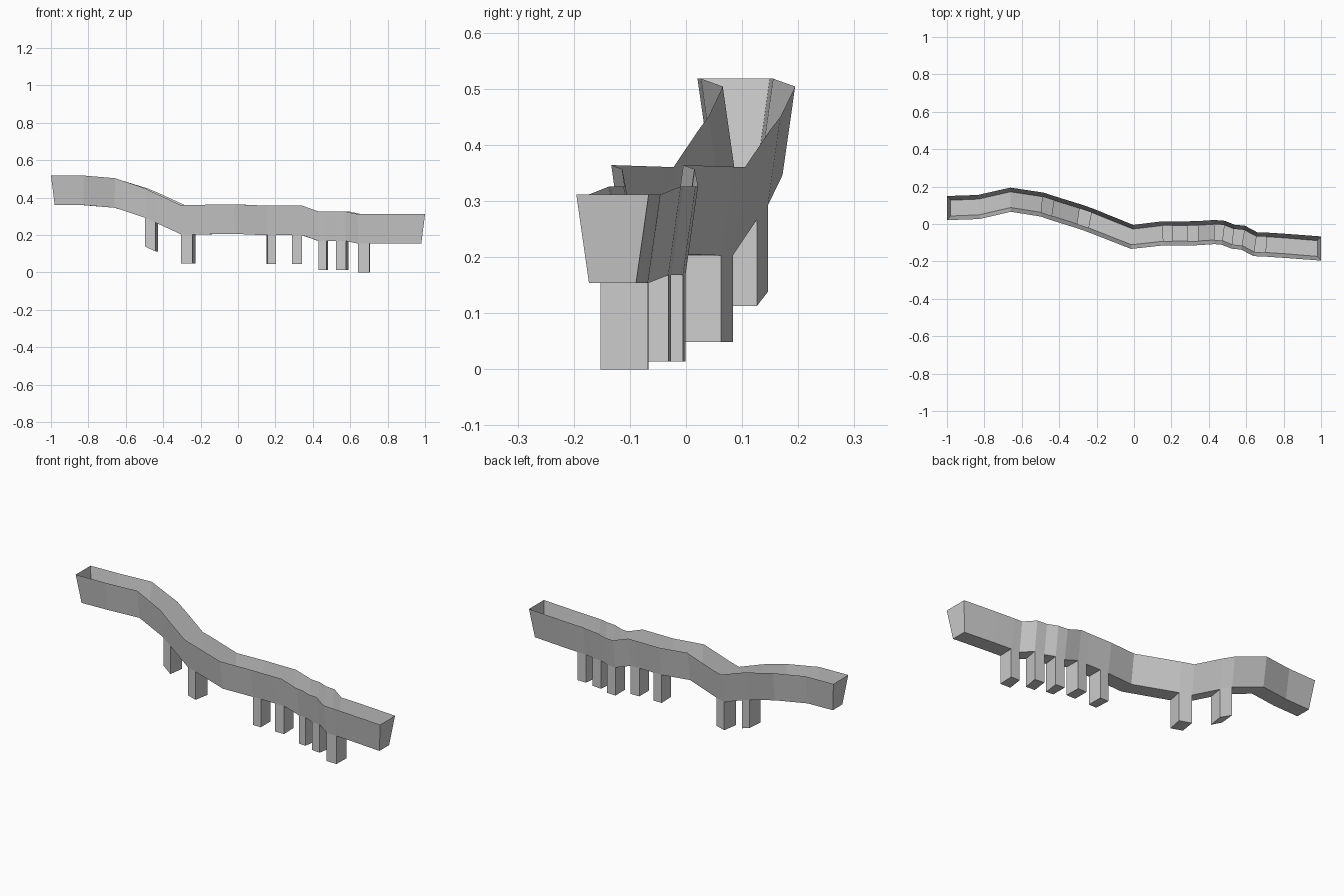
import bpy, bmesh, math

if "Cube" in bpy.data.objects:
    bpy.data.objects.remove(bpy.data.objects["Cube"])

# Path of the channel floor: x, y, z, True where a support hangs below the following bay
PATH = [
    (-0.98, 0.085, 0.360, 0), (-0.83, 0.091, 0.360, 0), (-0.66, 0.130, 0.346, 0),
    (-0.492, 0.104, 0.292, 1), (-0.435, 0.085, 0.267, 0),
    (-0.297, 0.042, 0.203, 1), (-0.236, 0.021, 0.203, 0), (-0.01, -0.069, 0.206, 0),
    (0.155, -0.050, 0.199, 1), (0.203, -0.050, 0.199, 0),
    (0.289, -0.050, 0.199, 1), (0.342, -0.049, 0.199, 0),
    (0.430, -0.043, 0.168, 1), (0.477, -0.047, 0.168, 0),
    (0.530, -0.068, 0.168, 1), (0.583, -0.073, 0.168, 0),
    (0.649, -0.108, 0.154, 1), (0.705, -0.110, 0.154, 0),
    (0.81, -0.117, 0.154, 0), (0.98, -0.131, 0.154, 0),
]
FLOOR_HALF, RIM_HALF = 0.042, 0.0645
RIM_HEIGHT, SUPPORT_DROP = 0.158, 0.154
LAST = len(PATH) - 1


def section(i):
    """Four corners of the open section: front rim, front floor, back floor, back rim."""
    x, y, z, _ = PATH[i]
    a, b = PATH[max(i - 1, 0)], PATH[min(i + 1, LAST)]
    turn = 0.5 * math.atan2(b[1] - a[1], b[0] - a[0])
    if i in (0, LAST):
        turn = 0
    flare = -0.02 if i == 0 else 0.02 if i == LAST else 0
    nx, ny = -math.sin(turn), math.cos(turn)
    corners = []
    for half, up, lean in ((-RIM_HALF, RIM_HEIGHT, flare), (-FLOOR_HALF, 0, 0),
                           (FLOOR_HALF, 0, 0), (RIM_HALF, RIM_HEIGHT, flare)):
        corners.append((x + nx * half + lean, y + ny * half, z + up))
    return corners


def finish(bm, name):
    mesh = bpy.data.meshes.new(name)
    bm.to_mesh(mesh)
    bm.free()
    bpy.context.collection.objects.link(bpy.data.objects.new(name, mesh))


# Open channel: walls, floor between the hollow supports, and flared end walls
bm = bmesh.new()
rings = [[bm.verts.new(p) for p in section(i)] for i in range(LAST + 1)]
for i in range(LAST):
    for k in range(3):
        if k == 1 and PATH[i][3]:
            continue
        bm.faces.new((rings[i][k], rings[i][k + 1], rings[i + 1][k + 1], rings[i + 1][k]))
bm.faces.new(rings[0][::-1])
bm.faces.new(rings[LAST])
finish(bm, "channel")

# Supports: floor bays carried straight down, open into the channel
count = 0
for i in range(LAST):
    if not PATH[i][3]:
        continue
    count += 1
    a, b = section(i), section(i + 1)
    quad = (a[1], b[1], b[2], a[2])
    bm = bmesh.new()
    top = [bm.verts.new(p) for p in quad]
    foot = [bm.verts.new((p[0], p[1], p[2] - SUPPORT_DROP)) for p in quad]
    for k in range(4):
        n = (k + 1) % 4
        bm.faces.new((top[k], foot[k], foot[n], top[n]))
    bm.faces.new(foot[::-1])
    finish(bm, f"support_{count}")

# Outward facing check
for ob in bpy.context.collection.objects:
    bm = bmesh.new()
    bm.from_mesh(ob.data)
    bmesh.ops.recalc_face_normals(bm, faces=bm.faces)
    bm.to_mesh(ob.data)
    bm.free()
